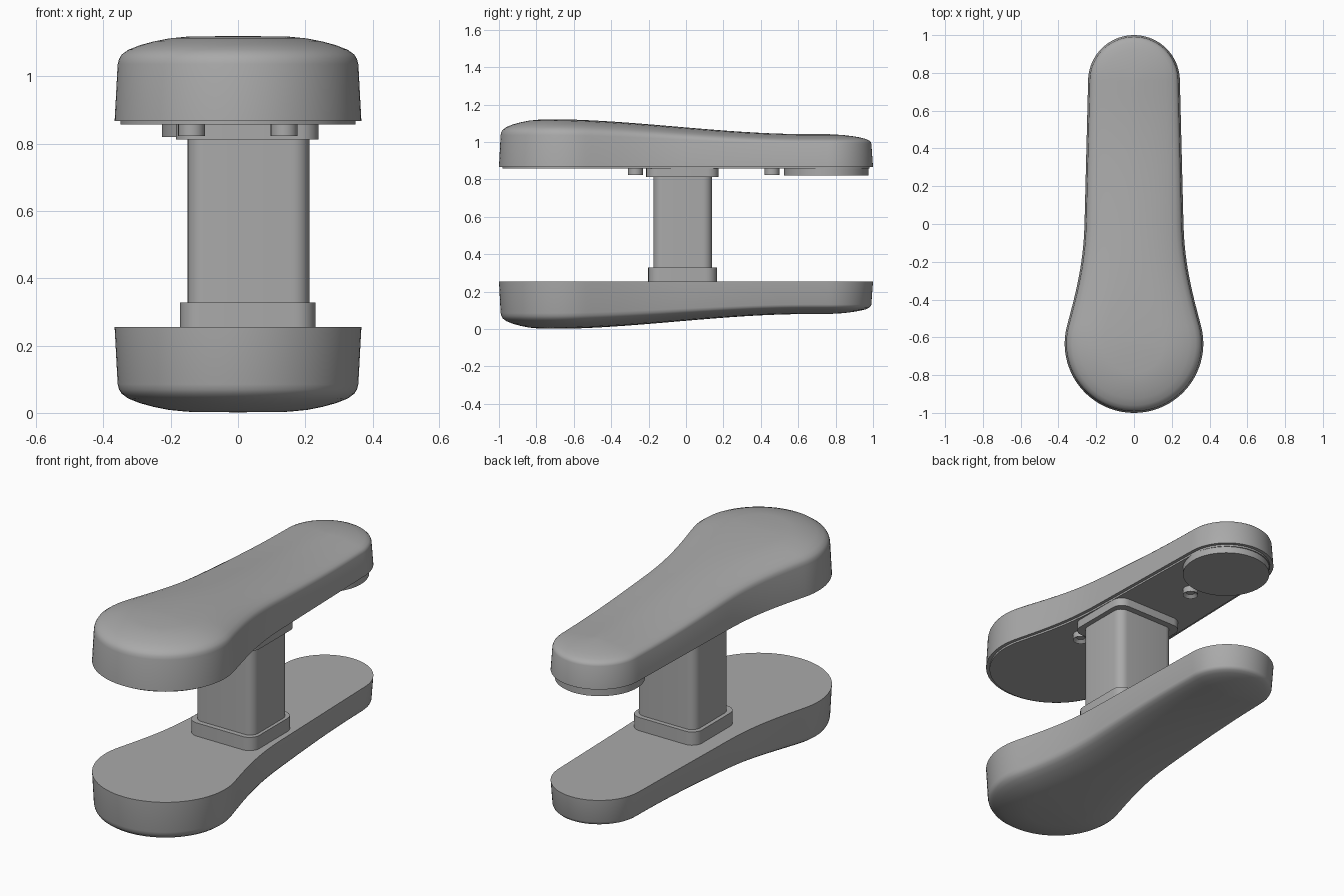
import bpy, bmesh, math
from mathutils import Vector
from mathutils.geometry import interpolate_bezier

cube = bpy.data.objects.get("Cube")
if cube:
    bpy.data.objects.remove(cube, do_unlink=True)

grey = bpy.data.materials.new("plain grey")
grey.use_nodes = True
grey.diffuse_color = (0.4, 0.4, 0.4, 1)
grey.node_tree.nodes["Principled BSDF"].inputs["Base Color"].default_value = (0.4, 0.4, 0.4, 1)

HEIGHT = 1.122
PAD_BASE = 0.867
HEAD_Y, HEAD_R = -0.633, 0.367
TAIL_Y, TAIL_R = 0.757, 0.243


def finish(name, bm, angle=35):
    bmesh.ops.remove_doubles(bm, verts=bm.verts, dist=0.0005)
    bmesh.ops.recalc_face_normals(bm, faces=bm.faces)
    mesh = bpy.data.meshes.new(name)
    bm.to_mesh(mesh)
    bm.free()
    mesh.materials.append(grey)
    obj = bpy.data.objects.new(name, mesh)
    bpy.context.collection.objects.link(obj)
    bpy.ops.object.select_all(action="DESELECT")
    obj.select_set(True)
    bpy.context.view_layer.objects.active = obj
    bpy.ops.object.shade_smooth_by_angle(angle=math.radians(angle))
    return obj


def outline():
    """Closed outline: round head, curved waist, straight taper, round tail."""
    def arc(cy, r, a, b, n):
        angles = [math.radians(a + (b - a) * i / n) for i in range(n + 1)]
        return [Vector((r * math.cos(t), cy + r * math.sin(t))) for t in angles]
    head = arc(HEAD_Y, HEAD_R, -90, 15, 24)
    waist = interpolate_bezier(head[-1], Vector((0.31, -0.37)),
                               Vector((0.268, -0.22)), Vector((0.262, 0)), 16)
    tail = arc(TAIL_Y, TAIL_R, 0, 90, 18)
    side = [waist[-1].lerp(tail[0], i / 12) for i in range(1, 12)]
    half = head + [p.to_2d() for p in waist[1:]] + side + tail
    return half + [Vector((-p.x, p.y)) for p in reversed(half[1:-1])]


OUTLINE = outline()


def inset(p, d):
    """Move an outline point towards the spine by a distance."""
    spine = Vector((0, min(max(p.y, HEAD_Y), TAIL_Y)))
    v = p - spine
    return spine + v * max(0, 1 - d / v.length)


def loft(bm, rings):
    loops = [[bm.verts.new(co) for co in ring] for ring in rings]
    n = len(loops[0])
    for a, b in zip(loops, loops[1:]):
        for i in range(n):
            j = (i + 1) % n
            bm.faces.new((a[i], a[j], b[j], b[i]))
    return loops


def crown(y):
    t = min(max((y + 0.75) / 1.4, 0), 1)
    return HEIGHT - 0.08 * t * t * (3 - 2 * t)


def pad(name, flipped):
    # Each step is an inset from the rim and a drop below the crown
    steps = [(0.009, 0.085), (0.013, 0.069), (0.021, 0.056), (0.04, 0.042),
             (0.075, 0.028), (0.115, 0.017), (0.16, 0.008), (0.21, 0.003), (1, 0)]
    rings = [[(p.x, p.y, PAD_BASE) for p in OUTLINE]]
    for d, drop in steps:
        ring = []
        for p in OUTLINE:
            q = inset(p, d)
            top = crown(q.y)
            scale = 0.6 + 5 * (top - HEIGHT + 0.08)
            ring.append((q.x, q.y, top - drop * scale))
        rings.append(ring)
    if flipped:
        rings = [[(x, y, HEIGHT - z) for x, y, z in r] for r in rings]
    bm = bmesh.new()
    loops = loft(bm, rings)
    bm.faces.new(loops[0])
    return finish(name, bm)


def plate(name, d, z0, z1):
    flat = [inset(p, d) for p in OUTLINE]
    bm = bmesh.new()
    loops = loft(bm, [[(p.x, p.y, z) for p in flat] for z in (z0, z1)])
    for loop in loops:
        bm.faces.new(loop)
    return finish(name, bm)


def rounded_block(name, x0, x1, y0, y1, z0, z1, radius):
    bm = bmesh.new()
    bmesh.ops.create_cube(bm, size=1)
    for v in bm.verts:
        v.co = ((x0 + x1) / 2 + v.co.x * (x1 - x0),
                (y0 + y1) / 2 + v.co.y * (y1 - y0),
                (z0 + z1) / 2 + v.co.z * (z1 - z0))
    uprights = [e for e in bm.edges if abs(e.verts[0].co.z - e.verts[1].co.z) > 0.01]
    bmesh.ops.bevel(bm, geom=uprights, offset=radius, segments=6,
                    profile=0.5, affect="EDGES")
    return finish(name, bm)


def disc(name, x, y, z0, z1, r, sides, socket=0):
    bm = bmesh.new()
    bmesh.ops.create_cone(bm, cap_ends=True, segments=sides,
                          radius1=r, radius2=r, depth=z1 - z0)
    bmesh.ops.translate(bm, verts=bm.verts, vec=(x, y, (z0 + z1) / 2))
    if socket:
        # Recess in the underside of a screw head
        under = min(bm.faces, key=lambda f: f.calc_center_median().z)
        bmesh.ops.inset_region(bm, faces=[under], thickness=socket)
        bmesh.ops.translate(bm, verts=under.verts, vec=(0, 0, 0.015))
    return finish(name, bm)


# Padded top and its mirrored base
pad("upper_pad", False)
pad("lower_pad", True)
plate("upper_base_plate", 0.018, 0.857, PAD_BASE + 0.003)

# Column with its collars
rounded_block("column", -0.15, 0.212, -0.175, 0.14, 0.25, 0.86, 0.05)
rounded_block("lower_collar", -0.172, 0.23, -0.202, 0.165, 0.25, 0.328, 0.06)
rounded_block("upper_collar", -0.185, 0.24, -0.213, 0.175, 0.812, 0.86, 0.06)

# Foot under the tail and three screws
disc("tail_foot", 0, 0.75, 0.82, 0.86, 0.226, 64)
for side, x, y in (("left", 0.137, -0.27), ("right", -0.138, -0.27), ("rear", 0, 0.46)):
    disc(side + "_screw", x, y, 0.823, 0.86, 0.04, 24, 0.018)
